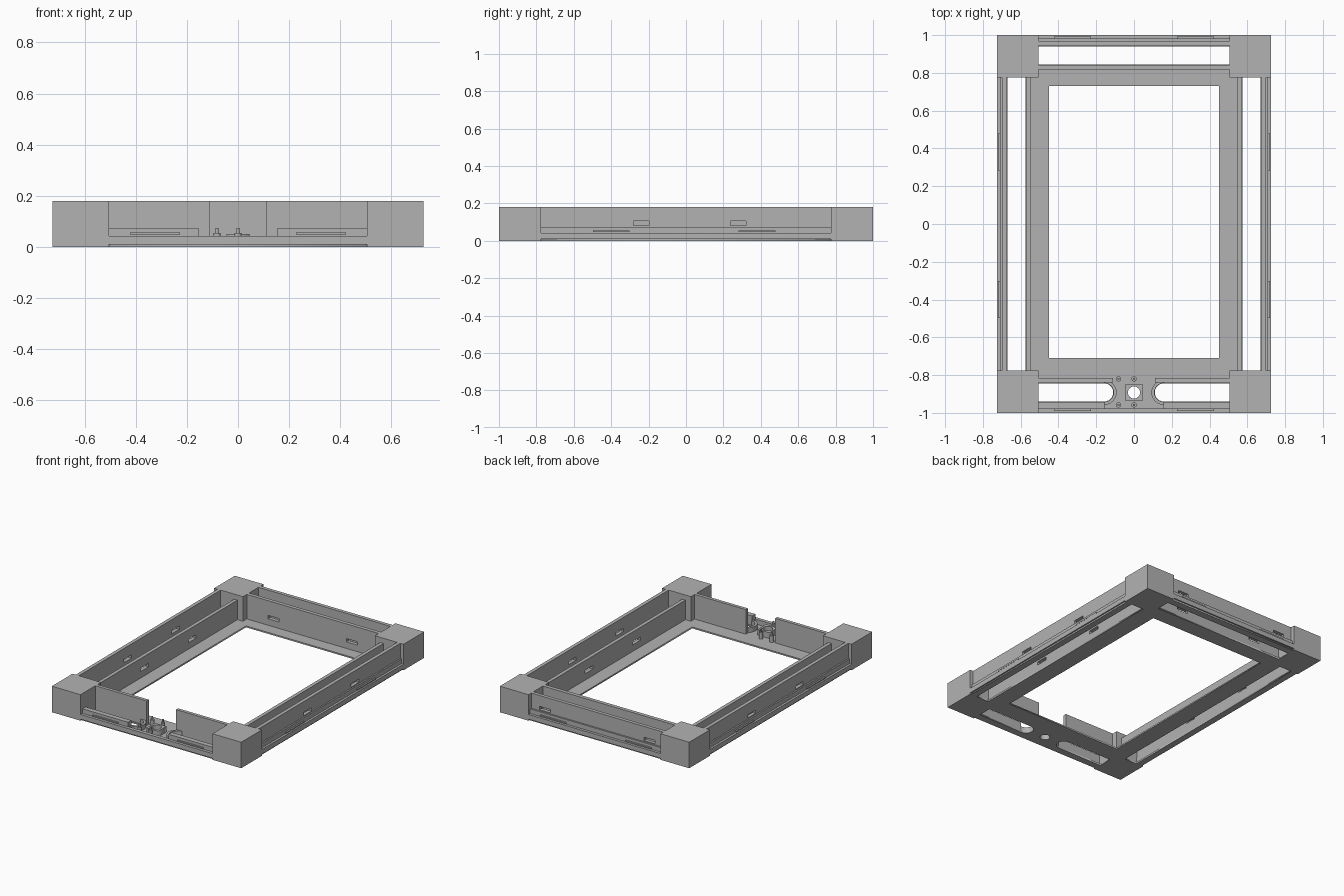
import bpy, bmesh, math

if "Cube" in bpy.data.objects:
    bpy.data.objects.remove(bpy.data.objects["Cube"])

grey = bpy.data.materials.new("plain grey")
grey.diffuse_color = (0.45, 0.45, 0.45, 1)
grey.use_nodes = True
grey.node_tree.nodes["Principled BSDF"].inputs["Base Color"].default_value = grey.diffuse_color


def box(name, x0, x1, y0, y1, z0, z1):
    me = bpy.data.meshes.new(name)
    bm = bmesh.new()
    bmesh.ops.create_cube(bm, size=1)
    for v in bm.verts:
        v.co = ((x0 + x1) / 2 + v.co.x * (x1 - x0),
                (y0 + y1) / 2 + v.co.y * (y1 - y0),
                (z0 + z1) / 2 + v.co.z * (z1 - z0))
    bm.to_mesh(me)
    bm.free()
    ob = bpy.data.objects.new(name, me)
    bpy.context.collection.objects.link(ob)
    me.materials.append(grey)
    return ob


def cut(ob, *bounds):
    cutter = box("cutter", *bounds)
    cutter.hide_render = True
    cutter.hide_viewport = True
    m = ob.modifiers.new("hole", 'BOOLEAN')
    m.operation, m.solver, m.object = 'DIFFERENCE', 'EXACT', cutter


def slab(name, loops, z0, z1):
    """Flat plate from outlines; inner outlines become holes."""
    cu = bpy.data.curves.new(name, 'CURVE')
    cu.dimensions, cu.fill_mode = '2D', 'BOTH'
    cu.extrude = (z1 - z0) / 2
    for pts in loops:
        sp = cu.splines.new('POLY')
        sp.points.add(len(pts) - 1)
        for p, (x, y) in zip(sp.points, pts):
            p.co = (x, y, 0, 1)
        sp.use_cyclic_u = True
    ob = bpy.data.objects.new(name, cu)
    ob.location.z = (z0 + z1) / 2
    bpy.context.collection.objects.link(ob)
    cu.materials.append(grey)
    bpy.ops.object.select_all(action='DESELECT')
    ob.select_set(True)
    bpy.context.view_layer.objects.active = ob
    bpy.ops.object.convert(target='MESH')
    return bpy.context.object


def rect(x0, x1, y0, y1):
    return [(x0, y0), (x1, y0), (x1, y1), (x0, y1)]


def circle(x, y, r, n=24):
    return [(x + r * math.cos(2 * math.pi * i / n),
             y + r * math.sin(2 * math.pi * i / n)) for i in range(n)]


def arc(s, r, n=12):
    """Half circle bulging towards the middle, at the inner end of a front slot."""
    return [(s * (0.158 - r * math.cos(a)), -0.892 + r * math.sin(a))
            for a in [-math.pi / 2 + math.pi * i / n for i in range(n + 1)]]


def round_slot(s):
    return [(s * 0.505, -0.94)] + arc(s, 0.048) + [(s * 0.505, -0.844)]


# base plate with the large window, slots and button hole
slab("base_plate", [
    rect(-0.715, 0.715, -0.99, 0.99), rect(-0.45, 0.45, -0.71, 0.73),
    rect(0.575, 0.67, -0.775, 0.775), rect(-0.67, -0.575, -0.775, 0.775),
    rect(-0.505, 0.505, 0.845, 0.94),
    round_slot(1), round_slot(-1), circle(0, -0.892, 0.032)], 0, 0.01)

# corner blocks
for sx in (-1, 1):
    for sy in (-1, 1):
        xs = sorted((sx * 0.505, sx * 0.725))
        ys = sorted((sy * 0.775, sy * 1.0))
        box("corner_block", *xs, *ys, 0, 0.18)

# side rails: stepped outer wall, lower inner wall, holes and snap ridges
for s in (-1, 1):
    def side(name, a, b, y0, y1, z0, z1):
        return box(name, *sorted((s * a, s * b)), y0, y1, z0, z1)
    side("side_lip", 0.67, 0.725, -0.775, 0.775, 0.01, 0.043)
    low = side("side_low_step", 0.69, 0.71, -0.775, 0.775, 0.043, 0.075)
    tall = side("side_outer_wall", 0.675, 0.70, -0.775, 0.775, 0.043, 0.18)
    inner = side("side_inner_wall", 0.547, 0.572, -0.775, 0.775, 0.01, 0.145)
    for y in (-0.24, 0.28):
        cut(tall, *sorted((s * 0.6, s * 0.8)), y - 0.042, y + 0.042, 0.082, 0.105)
        cut(inner, *sorted((s * 0.5, s * 0.62)), y - 0.042, y + 0.042, 0.055, 0.078)
    for y in (-0.4, 0.38):
        side("side_snap_ridge", 0.71, 0.72, y - 0.098, y + 0.098, 0.048, 0.056)

# back rail
box("back_lip", -0.505, 0.505, 0.94, 1.0, 0.01, 0.043)
box("back_low_step", -0.505, 0.505, 0.96, 0.982, 0.043, 0.075)
back = box("back_outer_wall", -0.505, 0.505, 0.945, 0.97, 0.043, 0.18)
back_in = box("back_inner_wall", -0.505, 0.505, 0.817, 0.843, 0.01, 0.18)
for s in (-1, 1):
    cut(back, s * 0.4 - 0.042, s * 0.4 + 0.042, 0.9, 0.99, 0.082, 0.105)
    cut(back_in, s * 0.3 - 0.042, s * 0.3 + 0.042, 0.78, 0.88, 0.055, 0.078)
    box("back_snap_ridge", s * 0.325 - 0.098, s * 0.325 + 0.098, 0.982, 0.992, 0.048, 0.056)

# front rail: low outer panels, tall inner panels, curved slot rims
box("front_lip", -0.505, 0.505, -1.0, -0.975, 0.01, 0.043)
for s in (-1, 1):
    box("front_low_panel", *sorted((s * 0.155, s * 0.505)), -0.98, -0.945, 0.01, 0.075)
    box("front_tall_panel", *sorted((s * 0.112, s * 0.505)), -0.838, -0.815, 0.01, 0.18)
    box("front_snap_ridge", s * 0.325 - 0.098, s * 0.325 + 0.098, -0.99, -0.98, 0.048, 0.056)
    slab("slot_rim", [arc(s, 0.066) + arc(s, 0.05)[::-1]], 0.01, 0.043)

# button guide and screw posts at the front centre
slab("button_guide", [rect(-0.045, 0.045, -0.937, -0.847),
                      circle(0, -0.892, 0.032)], 0.01, 0.05)
for x in (-0.082, 0):
    for y in (-0.82, -0.958):
        slab("screw_post", [circle(x, y, 0.014, 16), circle(x, y, 0.006, 12)], 0.01, 0.055)
        slab("screw_pin", [circle(x, y, 0.006, 12)], 0.01, 0.075)
